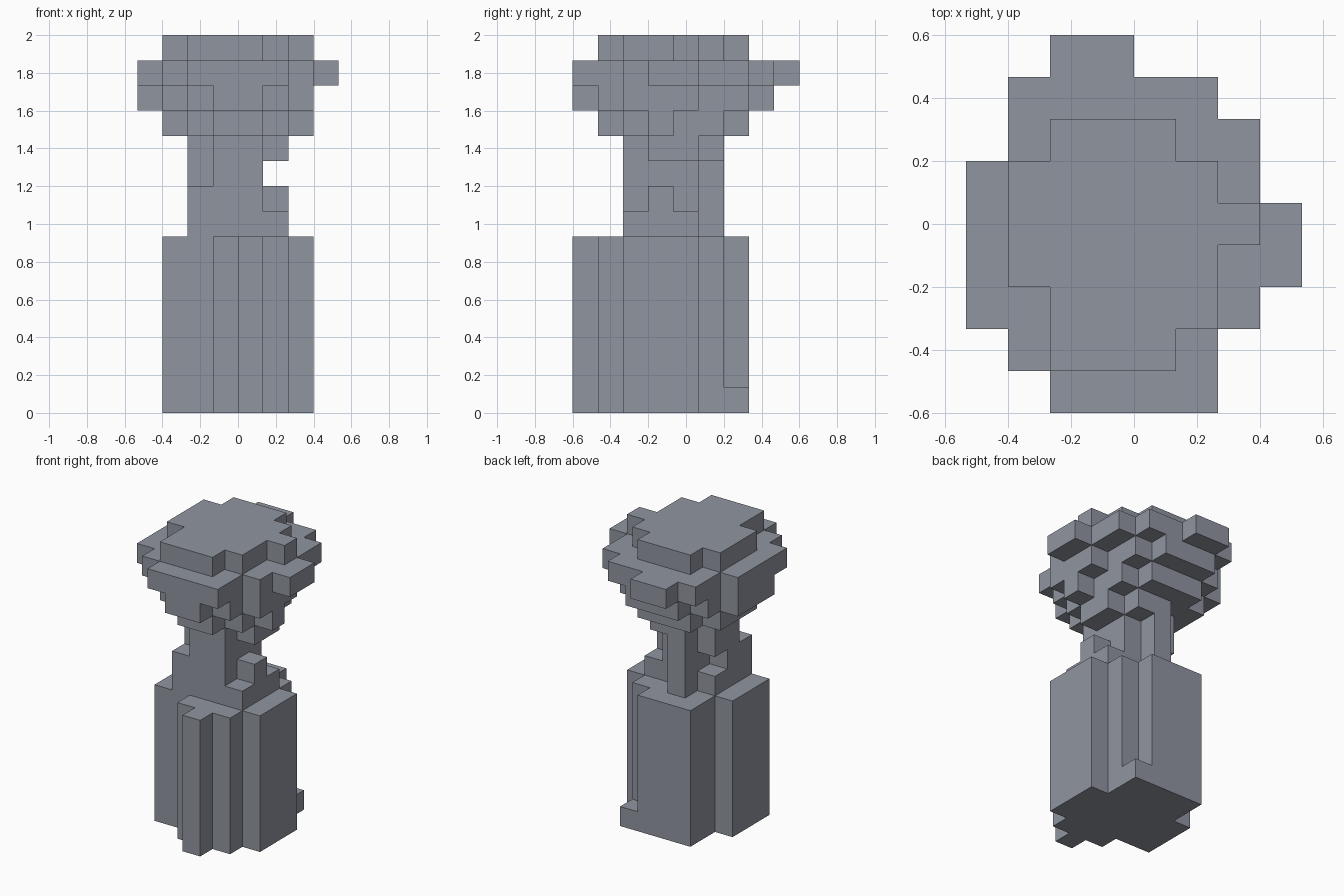
import bpy
import bmesh
from mathutils import Vector

if "Cube" in bpy.data.objects:
    bpy.data.objects.remove(bpy.data.objects["Cube"], do_unlink=True)

UNIT = 2 / 15                      # edge length of one block
ORIGIN = Vector((-4, -4.5, 0))     # grid corner, in blocks

# single stone colour
stone = bpy.data.materials.new("stone grey")
stone.use_nodes = True
colour = (0.28, 0.30, 0.35, 1)
stone.diffuse_color = colour
stone.node_tree.nodes["Principled BSDF"].inputs["Base Color"].default_value = colour


def layer(level, start, rows):
    """Blocks of one level: each row is a (first, last) span in x, from front to back."""
    return {(x, start + n, level)
            for n, (first, last) in enumerate(rows)
            for x in range(first, last + 1)}


def column(x, front, back, bottom, top):
    """Blocks of one x slice, spanning depth and height."""
    return {(x, y, z) for y in range(front, back + 1) for z in range(bottom, top + 1)}


# pedestal: upright slabs of different depth, with one low step at the back
pedestal = column(5, 6, 6, 0, 0)
for x, (front, back) in enumerate([(2, 4), (2, 6), (1, 6), (0, 6), (1, 5), (2, 4)], 1):
    pedestal |= column(x, front, back, 0, 6)

# neck: weathered shaft with a few protruding blocks
neck = column(3, 2, 5, 7, 10) | column(4, 2, 4, 7, 10) | column(4, 5, 5, 10, 10)
neck |= column(2, 2, 3, 7, 8) | column(2, 4, 4, 7, 7) | column(2, 3, 4, 9, 10)
neck |= column(5, 2, 4, 7, 7) | column(5, 3, 3, 8, 8) | column(5, 3, 4, 10, 10)

# head: flaring bowl, wide rim and cap
bowl = layer(11, 1, [(3, 4), (2, 5), (1, 6), (1, 5), (1, 5), (2, 4)])
bowl |= layer(12, 0, [(3, 4), (2, 5), (1, 6), (0, 6), (0, 6), (0, 5), (1, 5), (2, 4)])
rim = layer(13, 0, [(2, 5), (1, 5), (0, 6), (0, 7), (0, 7), (0, 6), (1, 6), (1, 5), (2, 3)])
cap = layer(14, 1, [(2, 4), (2, 5), (1, 5), (1, 6), (1, 5), (2, 4)])

parts = {"pedestal": pedestal, "neck": neck, "bowl": bowl, "rim": rim, "cap": cap}
solid = set().union(*parts.values())


def build(name, blocks):
    """Skin the outside of a part and merge its flat areas."""
    bm = bmesh.new()
    for block in sorted(blocks):
        centre = Vector(block) + Vector((0.5, 0.5, 0.5)) + ORIGIN
        for axis in range(3):
            for sign in (-1, 1):
                normal = Vector((0, 0, 0))
                normal[axis] = sign
                neighbour = tuple(int(a + b) for a, b in zip(block, normal))
                if neighbour in solid:
                    continue
                u = Vector((0, 0, 0))
                u[(axis + 1) % 3] = 0.5
                v = normal.cross(u)
                middle = centre + normal / 2
                corners = [middle - u - v, middle + u - v, middle + u + v, middle - u + v]
                bm.faces.new([bm.verts.new(c * UNIT) for c in corners])
    bmesh.ops.remove_doubles(bm, verts=bm.verts, dist=UNIT / 100)
    bmesh.ops.dissolve_limit(bm, angle_limit=0.01, verts=bm.verts, edges=bm.edges)
    mesh = bpy.data.meshes.new(name)
    bm.to_mesh(mesh)
    bm.free()
    mesh.materials.append(stone)
    bpy.context.collection.objects.link(bpy.data.objects.new(name, mesh))


for name, blocks in parts.items():
    build(name, blocks)
